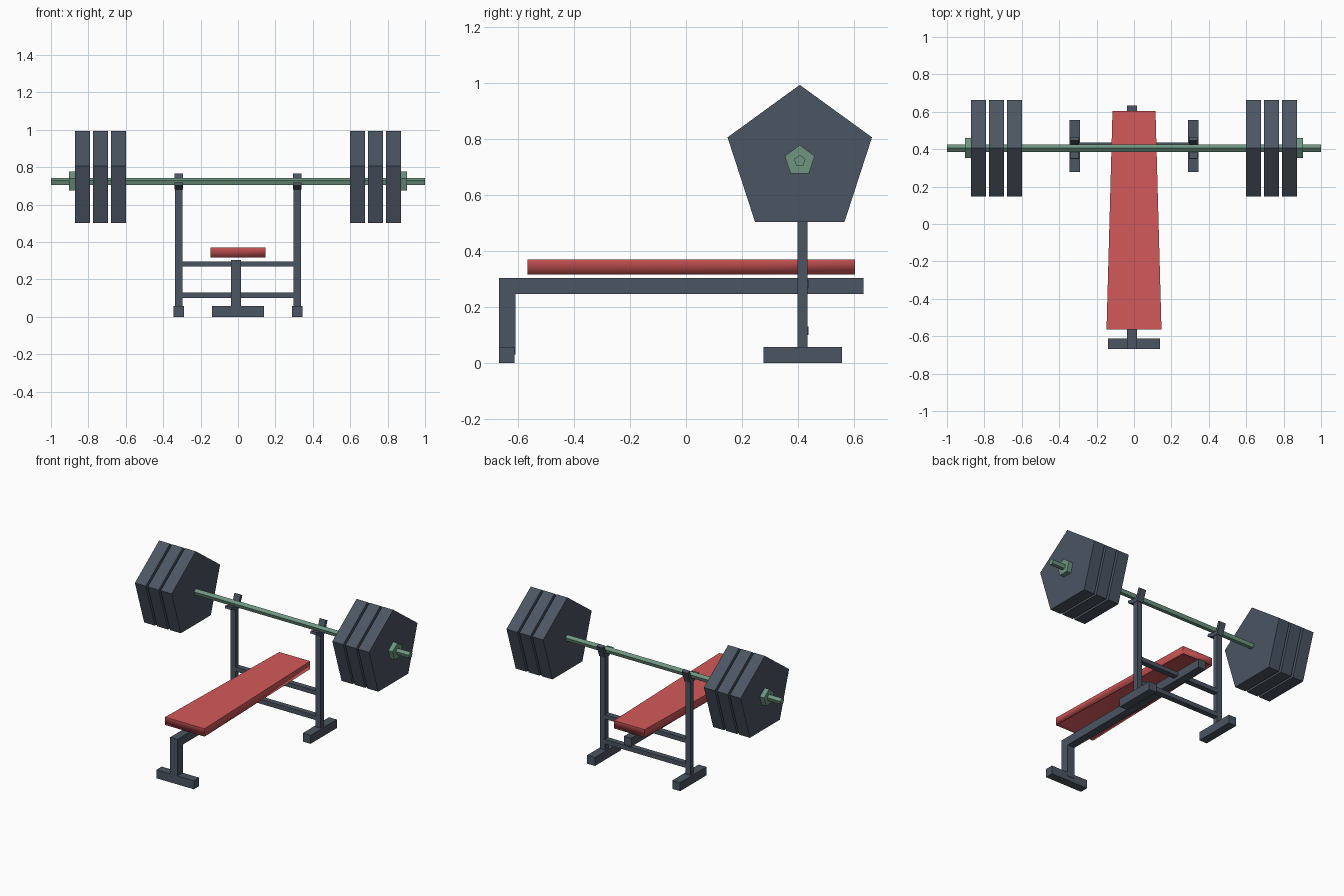
import bpy, bmesh, math

if "Cube" in bpy.data.objects:
    bpy.data.objects.remove(bpy.data.objects["Cube"])


def material(name, rgb):
    m = bpy.data.materials.new(name)
    m.diffuse_color = (*rgb, 1)
    m.use_nodes = True
    m.node_tree.nodes["Principled BSDF"].inputs["Base Color"].default_value = m.diffuse_color
    return m


SLATE = material("slate grey", (0.070, 0.091, 0.122))
GREEN = material("sage green", (0.156, 0.300, 0.220))
RED = material("bench red", (0.650, 0.098, 0.102))
BAR_Y, BAR_Z = 0.406, 0.722


def finish(name, bm, mat):
    bmesh.ops.recalc_face_normals(bm, faces=bm.faces)
    me = bpy.data.meshes.new(name)
    bm.to_mesh(me)
    bm.free()
    me.materials.append(mat)
    ob = bpy.data.objects.new(name, me)
    bpy.context.collection.objects.link(ob)
    return ob


def prism_x(name, profile, x0, x1, mat):
    """Extrude a (y, z) profile along x."""
    bm = bmesh.new()
    face = bm.faces.new([bm.verts.new((x0, y, z)) for y, z in profile])
    ext = bmesh.ops.extrude_face_region(bm, geom=[face])["geom"]
    bmesh.ops.translate(bm, vec=(x1 - x0, 0, 0),
                        verts=[v for v in ext if isinstance(v, bmesh.types.BMVert)])
    return finish(name, bm, mat)


def box(name, x, y, z, mat):
    return prism_x(name, [(y[0], z[0]), (y[1], z[0]), (y[1], z[1]), (y[0], z[1])], x[0], x[1], mat)


def pentagon(name, r, x0, x1, mat):
    """Five-sided disc around the bar axis, one corner up."""
    a = [math.tau * i / 5 for i in range(5)]
    return prism_x(name, [(BAR_Y + r * math.sin(t), BAR_Z + r * math.cos(t)) for t in a], x0, x1, mat)


# Barbell
pentagon("bar", 0.021, -1, 1, GREEN)
for s, side in ((-1, "left"), (1, "right")):
    for i in range(3):
        x = 0.598 + i * 0.096
        pentagon(f"{side}_weight_plate_{i + 1}", 0.271, s * x, s * (x + 0.081), SLATE)
    pentagon(f"{side}_collar", 0.056, s * 0.871, s * 0.903, GREEN)

# Rack: foot, upright and bar hook on each side
hook = [(0.398, 0.68), (0.436, 0.68), (0.466, 0.757), (0.447, 0.767),
        (0.425, 0.703), (0.350, 0.718), (0.347, 0.702)]
for s, side in ((-1, "left"), (1, "right")):
    c = s * 0.317
    box(f"{side}_rack_foot", (c - 0.029, c + 0.029), (0.277, 0.556), (0, 0.057), SLATE)
    box(f"{side}_upright", (c - 0.019, c + 0.019), (0.398, 0.433), (0.05, 0.69), SLATE)
    prism_x(f"{side}_bar_hook", hook, c - 0.023, c + 0.023, SLATE)
for name, z in (("lower", (0.100, 0.130)), ("upper", (0.268, 0.297))):
    box(f"{name}_cross_brace", (-0.305, 0.305), (0.400, 0.437), z, SLATE)

# Bench frame: spine and front leg as one bent beam, plus foot
prism_x("bench_spine_and_leg",
        [(-0.668, 0.03), (-0.609, 0.03), (-0.609, 0.246), (0.634, 0.246),
         (0.634, 0.303), (-0.668, 0.303)], -0.037, 0.017, SLATE)
box("bench_front_foot", (-0.139, 0.139), (-0.668, -0.612), (0, 0.057), SLATE)

# Tapered bench pad with a recessed underside
bm = bmesh.new()
outline = [(-0.147, -0.565), (0.147, -0.565), (0.115, 0.603), (-0.115, 0.603)]
low = bm.faces.new([bm.verts.new((x, y, 0.317)) for x, y in outline])
ext = bmesh.ops.extrude_face_region(bm, geom=[low])["geom"]
bmesh.ops.translate(bm, vec=(0, 0, 0.053), verts=[v for v in ext if isinstance(v, bmesh.types.BMVert)])
bmesh.ops.recalc_face_normals(bm, faces=bm.faces)
under = min(bm.faces, key=lambda f: f.calc_center_median().z)
bmesh.ops.inset_region(bm, faces=[under], thickness=0.025, depth=-0.015)
for f in bm.faces:
    f.smooth = f.normal.z < 0.9
for e in bm.edges:
    zs = [v.co.z for v in e.verts]
    upright_edge = max(zs) > 0.36 and min(zs) < 0.33
    e.smooth = not (min(zs) > 0.36 or upright_edge)
finish("bench_pad", bm, RED)
